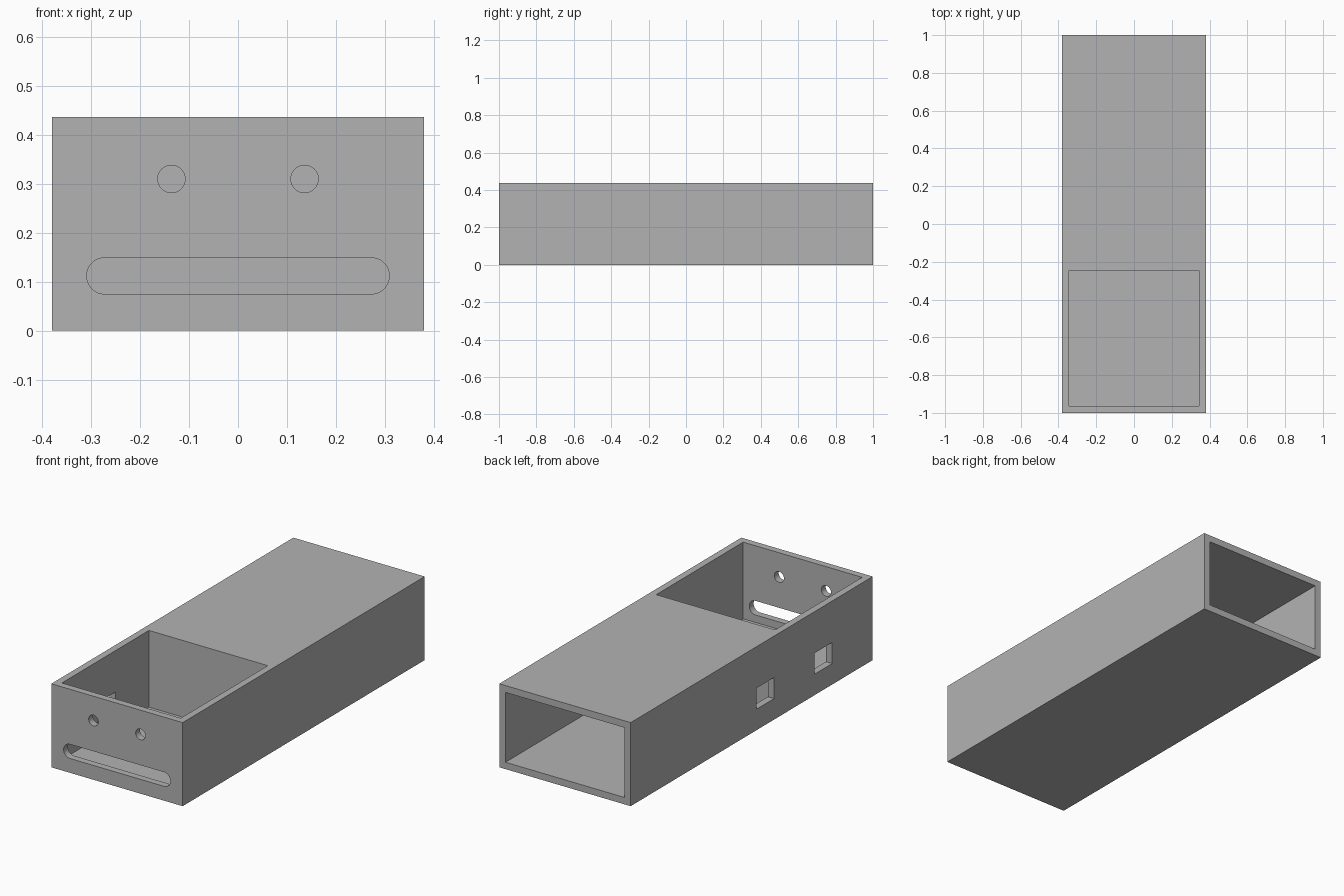
import bpy, bmesh, math

if "Cube" in bpy.data.objects:
    bpy.data.objects.remove(bpy.data.objects["Cube"])

W, L, H, T = 0.76, 2.0, 0.437, 0.036   # outer width, length, height, wall
X, Y = W / 2, L / 2

grey = bpy.data.materials.new("plain grey")
grey.diffuse_color = (0.45, 0.45, 0.45, 1)
grey.use_nodes = True
grey.node_tree.nodes["Principled BSDF"].inputs["Base Color"].default_value = grey.diffuse_color


def make(name, bm):
    bmesh.ops.recalc_face_normals(bm, faces=bm.faces)
    me = bpy.data.meshes.new(name)
    bm.to_mesh(me)
    bm.free()
    me.materials.append(grey)
    ob = bpy.data.objects.new(name, me)
    bpy.context.collection.objects.link(ob)
    return ob


def box(name, lo, hi):
    bm = bmesh.new()
    bmesh.ops.create_cube(bm, size=1)
    for v in bm.verts:
        v.co = [lo[i] if v.co[i] < 0 else hi[i] for i in range(3)]
    return make(name, bm)


def front_slot(name, x0, x1, z, r, n=24):
    """Round-ended prism through the front wall, arc centres at x0 and x1."""
    pts = []
    for cx, start in ((x1, -math.pi / 2), (x0, math.pi / 2)):
        for i in range(n + (x0 != x1)):
            a = start + math.pi * i / n
            pts.append((cx + r * math.cos(a), z + r * math.sin(a)))
    bm = bmesh.new()
    face = bm.faces.new([bm.verts.new((x, -Y - 0.1, z)) for x, z in pts])
    ext = bmesh.ops.extrude_face_region(bm, geom=[face])
    for v in ext["geom"]:
        if isinstance(v, bmesh.types.BMVert):
            v.co.y = -Y + T + 0.06
    return make(name, bm)


case = box("case", (-X, -Y, 0), (X, Y, H))

cutters = [
    # open-topped front tray and rear-opening chamber, with a partition between
    box("tray_cutter", (-X + T, -Y + T, T), (X - T, -0.245, H + 0.1)),
    box("chamber_cutter", (-X + T, -0.245 + T, T), (X - T, Y + 0.1, H - T)),
    # two windows in the left wall
    box("window_cutter_a", (-X - 0.1, -0.665, 0.11), (-X + T + 0.06, -0.52, 0.22)),
    box("window_cutter_b", (-X - 0.1, -0.185, 0.11), (-X + T + 0.06, -0.04, 0.22)),
    # long slot and two round holes in the front wall
    front_slot("slot_cutter", -0.272, 0.272, 0.112, 0.037),
    front_slot("hole_cutter_left", -0.136, -0.136, 0.31, 0.028),
    front_slot("hole_cutter_right", 0.136, 0.136, 0.31, 0.028),
]

# Cut each opening, then remove the cutters
for c in cutters:
    m = case.modifiers.new(c.name, 'BOOLEAN')
    m.operation, m.solver, m.object = 'DIFFERENCE', 'EXACT', c
bpy.context.view_layer.update()
mesh = bpy.data.meshes.new_from_object(case.evaluated_get(bpy.context.evaluated_depsgraph_get()))
case.modifiers.clear()
case.data = mesh
for c in cutters:
    bpy.data.objects.remove(c)

# Smooth only the curved hole walls
bpy.context.view_layer.objects.active = case
case.select_set(True)
bpy.ops.object.shade_smooth_by_angle(angle=math.radians(30))
